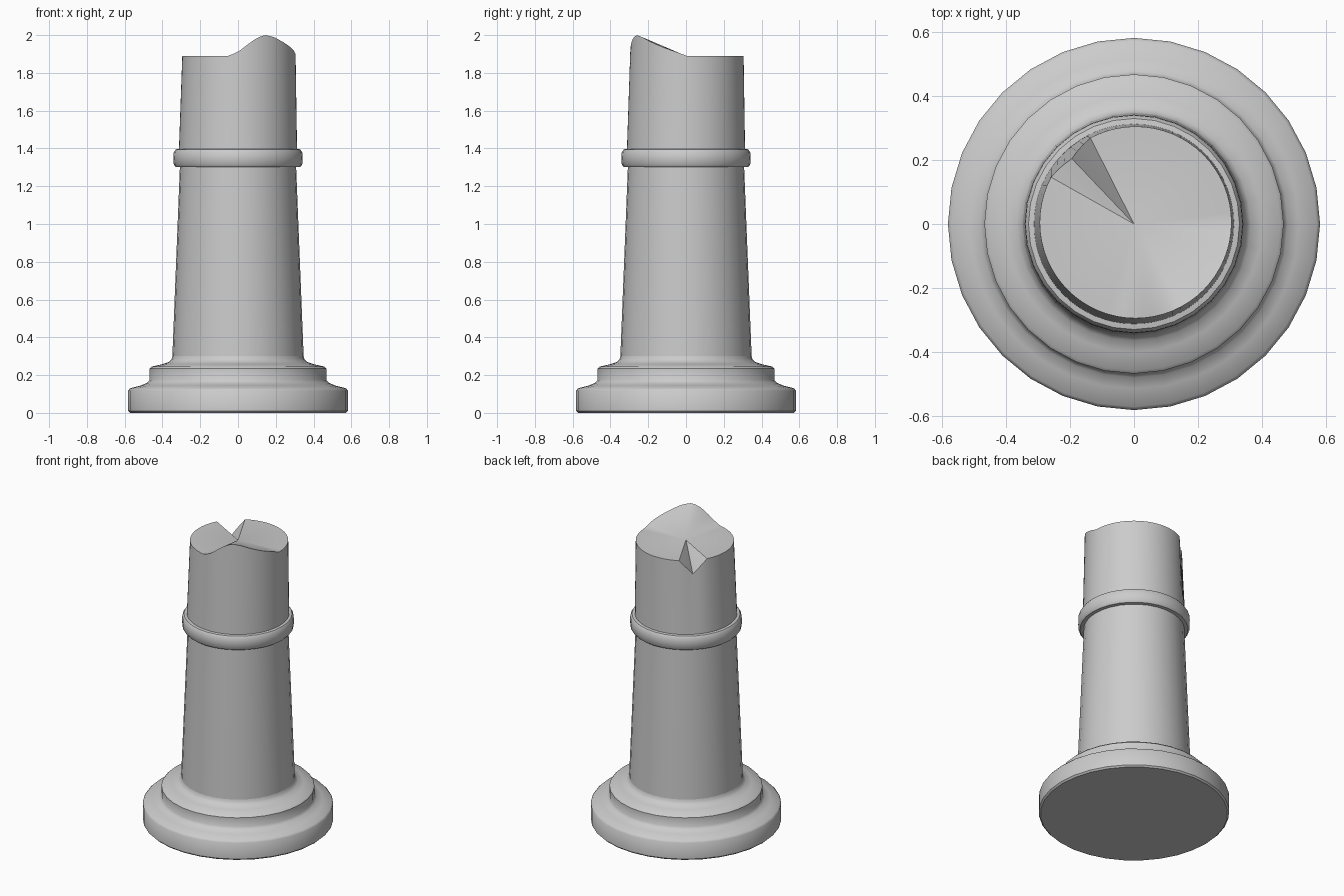
import bpy
import bmesh
from math import cos, sin, radians, degrees, pi

cube = bpy.data.objects.get("Cube")
if cube:
    bpy.data.objects.remove(cube, do_unlink=True)

stone = bpy.data.materials.new("grey stone")
stone.use_nodes = True
COLOUR = (0.6, 0.6, 0.6, 1)
stone.diffuse_color = COLOUR
stone.node_tree.nodes["Principled BSDF"].inputs["Base Color"].default_value = COLOUR


def lathe(name, profile, sides, shape=lambda co, a: co):
    """Turn (radius, z) points round z, closed at both ends by fans."""
    bm = bmesh.new()
    rings = []
    for r, z in profile:
        ring = []
        for i in range(sides):
            a = 2 * pi * i / sides
            ring.append(bm.verts.new(shape((r * cos(a), r * sin(a), z), a)))
        rings.append(ring)
    bottom = bm.verts.new((0, 0, profile[0][1]))
    top = bm.verts.new((0, 0, profile[-1][1]))
    for i in range(sides):
        j = (i + 1) % sides
        for low, high in zip(rings, rings[1:]):
            bm.faces.new((low[i], low[j], high[j], high[i]))
        bm.faces.new((bottom, rings[0][j], rings[0][i]))
        bm.faces.new((top, rings[-1][i], rings[-1][j]))
    mesh = bpy.data.meshes.new(name)
    bm.to_mesh(mesh)
    bm.free()
    mesh.materials.append(stone)
    obj = bpy.data.objects.new(name, mesh)
    bpy.context.collection.objects.link(obj)
    bpy.ops.object.select_all(action='DESELECT')
    obj.select_set(True)
    bpy.context.view_layer.objects.active = obj
    bpy.ops.object.shade_smooth_by_angle(angle=radians(40))
    return obj


# Stepped round base with softened edges
lathe("base", [(0.572, 0), (0.582, 0.01), (0.582, 0.118), (0.572, 0.13),
               (0.515, 0.145), (0.48, 0.16), (0.468, 0.175),
               (0.468, 0.235), (0.458, 0.245), (0.4, 0.258),
               (0.365, 0.27), (0.35, 0.288), (0.346, 0.31)], 32)

# Tapering lower shaft
lathe("lower_shaft", [(0.348, 0.29), (0.307, 1.32)], 32)

# Raised band
lathe("band", [(0.3, 1.3), (0.33, 1.302), (0.34, 1.315), (0.342, 1.35),
               (0.34, 1.38), (0.33, 1.395), (0.3, 1.4)], 32)

# Broken upper shaft: a raised shard on one side, a split on the other
TOP = 1.89
SHARD = [(-100, 0), (-90, 0.025), (-80, 0.065), (-70, 0.1), (-62, 0.11),
         (-52, 0.1), (-41, 0.077), (-27, 0.05), (-13, 0.025), (0, 0)]
SPLIT_ANGLE, SPLIT_WIDTH, SPLIT_DEPTH = 135, 17, 0.1


def broken(co, a):
    x, y, z = co
    deg = (degrees(a) + 180) % 360 - 180
    up = max(0, (z - 1.4) / (TOP - 1.4))
    lift = 0
    for (a0, h0), (a1, h1) in zip(SHARD, SHARD[1:]):
        if a0 <= deg < a1:
            lift = h0 + (h1 - h0) * (deg - a0) / (a1 - a0)
    split = max(0, 1 - abs(deg - SPLIT_ANGLE) / SPLIT_WIDTH)
    inward = 1 - 0.06 * split * up
    shift = 0.005 * up
    return (x * inward + shift, y * inward + shift,
            z + (lift - SPLIT_DEPTH * split) * up)


lathe("upper_shaft", [(0.313, 1.38), (0.312, 1.42), (0.3, TOP)], 64, broken)
